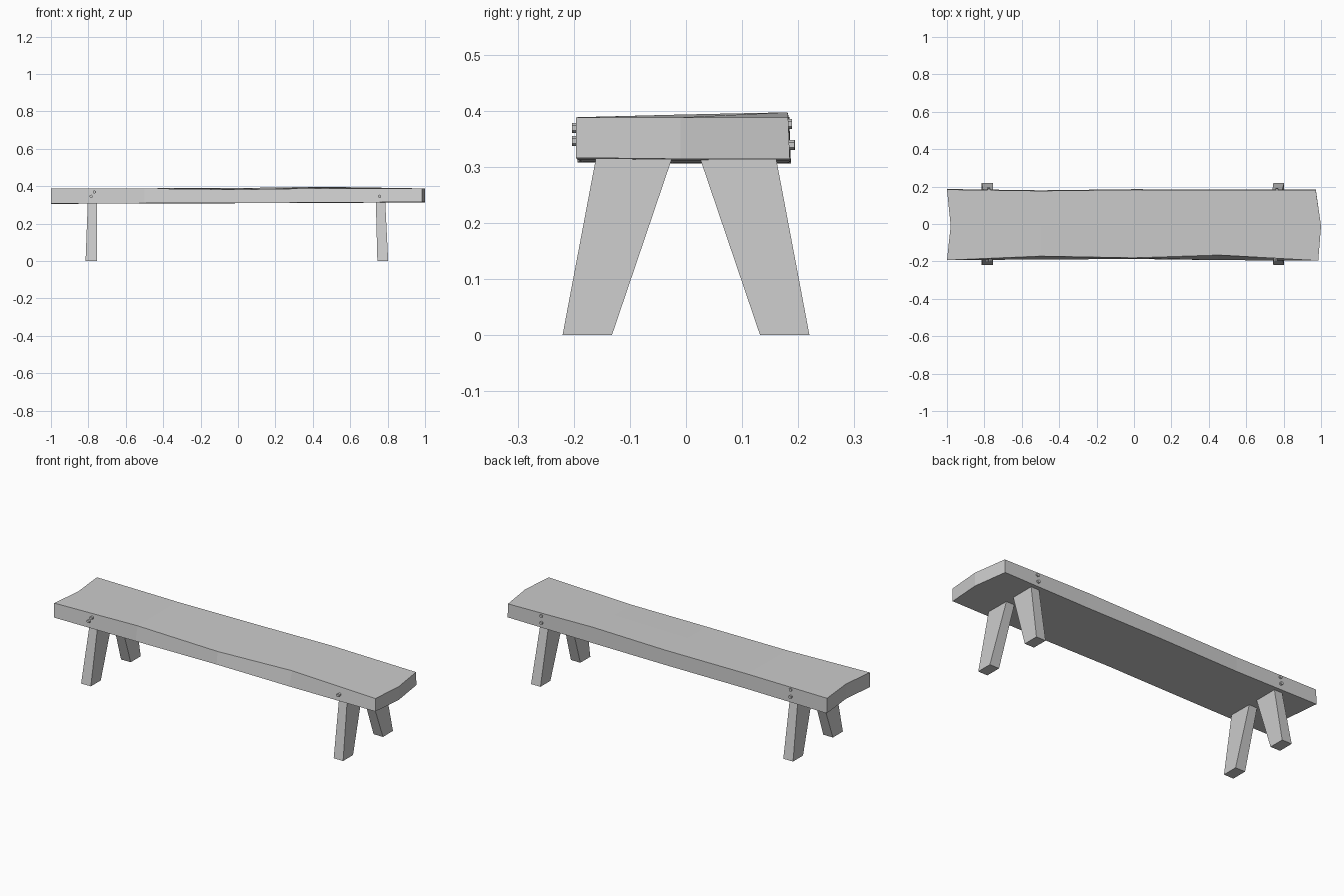
import bpy, math
from mathutils import Matrix

if "Cube" in bpy.data.objects:
    bpy.data.objects.remove(bpy.data.objects["Cube"])


def make(name, verts, faces):
    me = bpy.data.meshes.new(name)
    me.from_pydata(verts, [], faces)
    ob = bpy.data.objects.new(name, me)
    bpy.context.collection.objects.link(ob)
    return ob


# Seat: roughly hewn plank lofted through uneven cross-sections
# x front, x mid, x back, front bottom y, front top y, back y, bottom z, front top z, back top z
sections = [
    (-1.0, -0.98, -1.0, -0.193, -0.193, 0.184, 0.308, 0.389, 0.389),
    (-0.5, -0.5, -0.5, -0.190, -0.172, 0.177, 0.309, 0.388, 0.389),
    (0.0, 0.0, 0.0, -0.187, -0.181, 0.183, 0.311, 0.382, 0.390),
    (0.45, 0.45, 0.45, -0.193, -0.166, 0.181, 0.312, 0.389, 0.397),
    (0.985, 1.0, 0.972, -0.196, -0.196, 0.182, 0.316, 0.388, 0.388),
]
verts, faces = [], []
for xf, xm, xb, yfb, yft, yb, zb, zf, zt in sections:
    verts += [(xf, yfb, zb), (xm, -0.01, zb - 0.002), (xb, yb + 0.003, zb - 0.002),
              (xb, yb, zt), (xm, -0.01, (zf + zt) / 2), (xf, yft, zf)]
for s in range(len(sections) - 1):
    for i in range(6):
        a, b = s * 6 + i, s * 6 + (i + 1) % 6
        faces.append((a, a + 6, b + 6, b))
e = len(verts) - 6
faces += [(0, 1, 4, 5), (1, 2, 3, 4), (e + 5, e + 4, e + 1, e), (e + 4, e + 3, e + 2, e + 1)]
make("seat", verts, faces)


# Legs: splayed, tapering blocks
def leg(name, side, bottom_x, top_x):
    v = []
    for (x0, x1), y0, y1, z in ((bottom_x, 0.22, 0.132, 0), (top_x, 0.16, 0.024, 0.318)):
        v += [(x0, side * y0, z), (x1, side * y0, z), (x1, side * y1, z), (x0, side * y1, z)]
    f = [(3, 2, 1, 0), (4, 5, 6, 7)] + [(i, (i + 1) % 4, (i + 1) % 4 + 4, i + 4) for i in range(4)]
    if side > 0:
        f = [q[::-1] for q in f]
    make(name, v, f)


for label, side in (("front", -1), ("back", 1)):
    leg(label + "_left_leg", side, (-0.815, -0.755), (-0.803, -0.754))
    leg(label + "_right_leg", side, (0.745, 0.803), (0.737, 0.787))

# Pegs: small six-sided pins driven through the long edges
pegs = [(-0.768, -0.192, 0.369), (-0.785, -0.191, 0.346), (0.757, -0.192, 0.346),
        (-0.775, 0.178, 0.376), (-0.777, 0.183, 0.339),
        (0.765, 0.178, 0.376), (0.763, 0.182, 0.339)]
for n, loc in enumerate(pegs):
    bpy.ops.mesh.primitive_cylinder_add(vertices=6, radius=0.009, depth=0.022, location=loc,
                                        rotation=(math.pi / 2, 0, 0))
    bpy.context.object.name = f"peg_{n + 1}"
